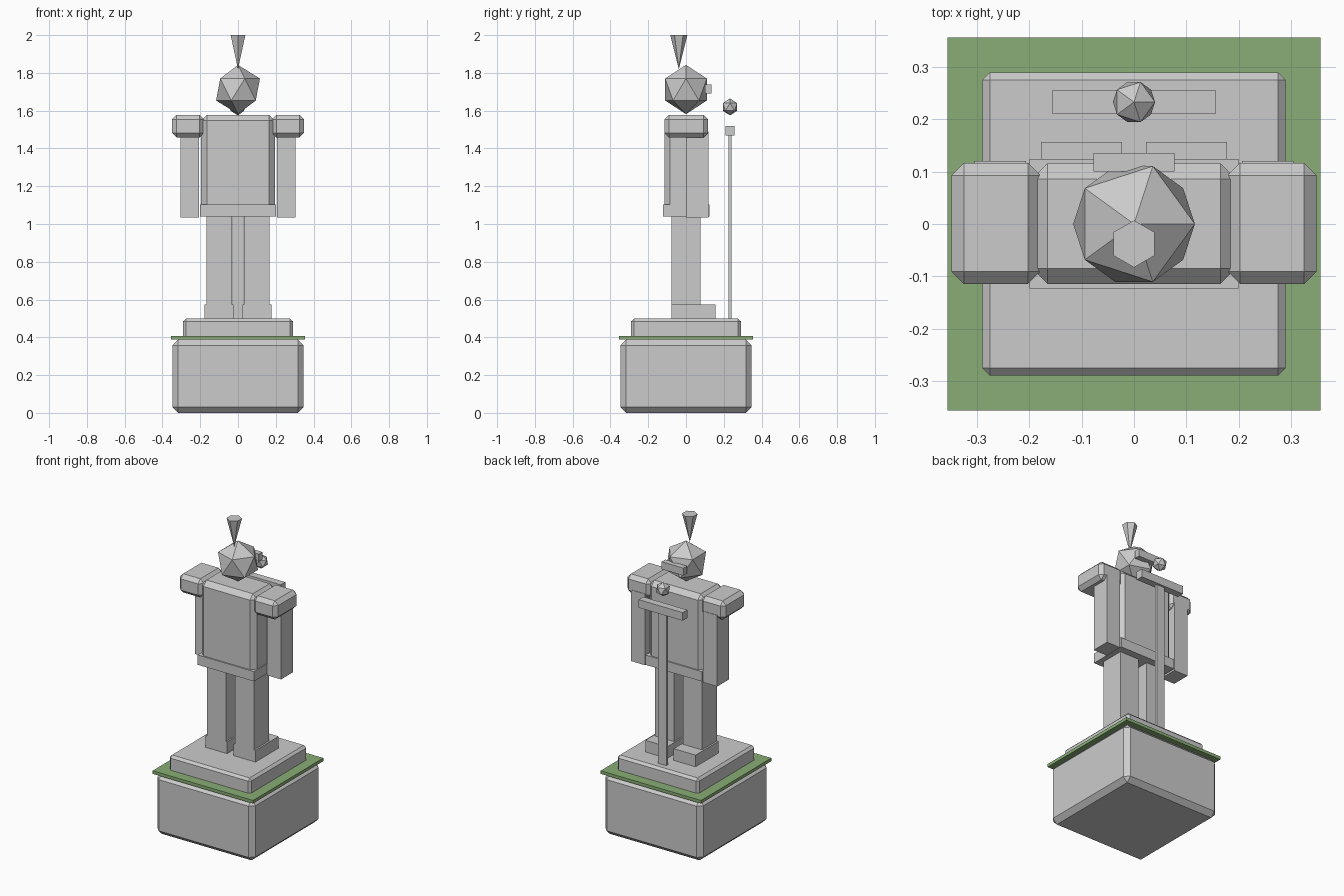
import bpy
import bmesh
from mathutils import Matrix, Vector

if "Cube" in bpy.data.objects:
    bpy.data.objects.remove(bpy.data.objects["Cube"])


def finish(name, bm):
    mesh = bpy.data.meshes.new(name)
    bm.to_mesh(mesh)
    bm.free()
    obj = bpy.data.objects.new(name, mesh)
    bpy.context.collection.objects.link(obj)
    return obj


def box(name, x, y, z, bevel=0.0):
    """Box from (min, max) ranges, optionally with chamfered edges."""
    lo, hi = Vector((x[0], y[0], z[0])), Vector((x[1], y[1], z[1]))
    bm = bmesh.new()
    bmesh.ops.create_cube(bm, size=1)
    bmesh.ops.scale(bm, vec=hi - lo, verts=bm.verts)
    bmesh.ops.translate(bm, vec=(lo + hi) / 2, verts=bm.verts)
    if bevel:
        bmesh.ops.bevel(bm, geom=bm.edges[:], offset=bevel, segments=1,
                        affect='EDGES')
    return finish(name, bm)


def ball(name, center, radius):
    bm = bmesh.new()
    bmesh.ops.create_icosphere(bm, subdivisions=1, radius=radius,
                               matrix=Matrix.Translation(center))
    return finish(name, bm)


def pair(name, x, y, z, bevel=0.0):
    """Matching boxes on the left and right; x is given for the right side."""
    box("right_" + name, x, y, z, bevel)
    box("left_" + name, (-x[1], -x[0]), y, z, bevel)


# Pedestal
box("pedestal_block", (-0.348, 0.348), (-0.348, 0.348), (0, 0.388), 0.03)
plate = box("green_plate", (-0.356, 0.356), (-0.356, 0.356), (0.388, 0.408))
box("plinth", (-0.29, 0.29), (-0.29, 0.29), (0.39, 0.5), 0.015)

green = bpy.data.materials.new("green")
green.diffuse_color = (0.25, 0.42, 0.18, 1)
green.use_nodes = True
green.node_tree.nodes["Principled BSDF"].inputs["Base Color"].default_value = green.diffuse_color
plate.data.materials.append(green)

# Legs and feet
pair("foot", (0.023, 0.178), (-0.077, 0.157), (0.5, 0.575))
pair("leg", (0.032, 0.167), (-0.077, 0.077), (0.5, 1.06))

# Body
box("torso", (-0.195, 0.195), (-0.115, 0.116), (1.04, 1.578), 0.03)
box("belt", (-0.2, 0.2), (-0.123, 0.124), (1.04, 1.103))
pair("arm", (0.206, 0.305), (0.0, 0.12), (1.034, 1.49))
pair("shoulder_pad", (0.179, 0.349), (-0.115, 0.117), (1.458, 1.578), 0.024)

# Head with visor and plume
ball("head", (0, 0, 1.712), 0.13)
box("visor", (-0.077, 0.077), (0.1, 0.136), (1.69, 1.738))
bm = bmesh.new()
bmesh.ops.create_cone(bm, cap_ends=True, segments=6, radius1=0.0,
                      radius2=0.045, depth=0.18,
                      matrix=Matrix.Translation((0, -0.038, 1.91)))
bmesh.ops.remove_doubles(bm, verts=bm.verts, dist=0.0001)
finish("plume", bm)

# Sword held upright in the hands' side, point down
box("sword_blade", (-0.03, 0.03), (0.224, 0.242), (0.5, 1.47))
box("sword_guard", (-0.156, 0.156), (0.21, 0.256), (1.468, 1.52))
ball("sword_pommel", (0, 0.233, 1.62), 0.045)
